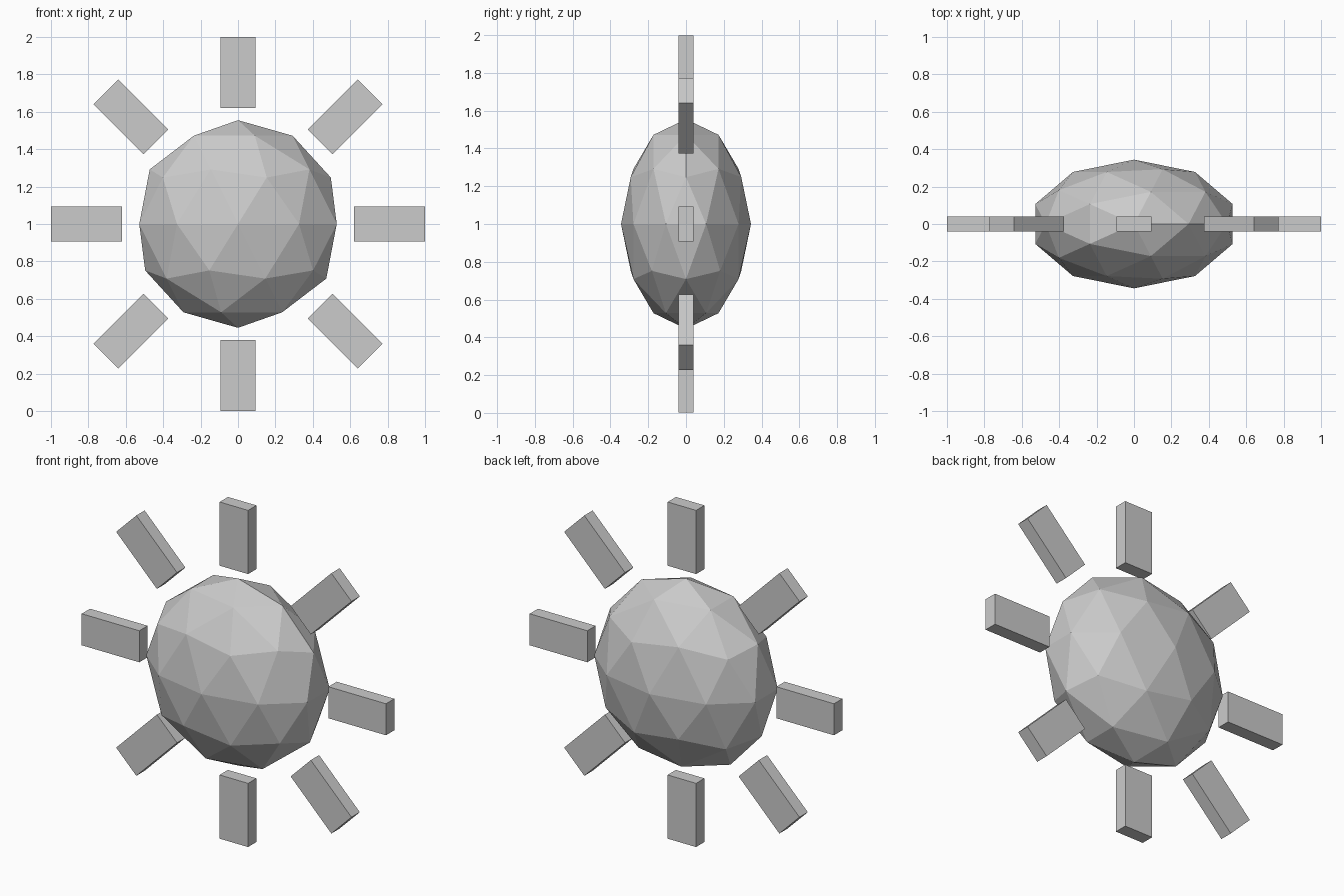
import bpy
import math

if "Cube" in bpy.data.objects:
    bpy.data.objects.remove(bpy.data.objects["Cube"])

CENTRE_Z = 1.0

# Flattened low-poly ball
bpy.ops.mesh.primitive_ico_sphere_add(subdivisions=2, radius=1, location=(0, 0, CENTRE_Z))
body = bpy.context.object
body.name = "sun_body"
body.scale = (0.555, 0.344, 0.555)
bpy.ops.object.transform_apply(location=False, rotation=False, scale=True)

# Eight box rays in a ring around the ball
for i in range(8):
    a = i * math.pi / 4
    r = 0.81
    bpy.ops.mesh.primitive_cube_add(
        size=1,
        location=(r * math.cos(a), 0, CENTRE_Z + r * math.sin(a)),
        rotation=(0, -a, 0),
    )
    ray = bpy.context.object
    ray.name = f"sun_ray_{i + 1}"
    ray.scale = (0.378, 0.078, 0.187)
    bpy.ops.object.transform_apply(location=False, rotation=False, scale=True)
